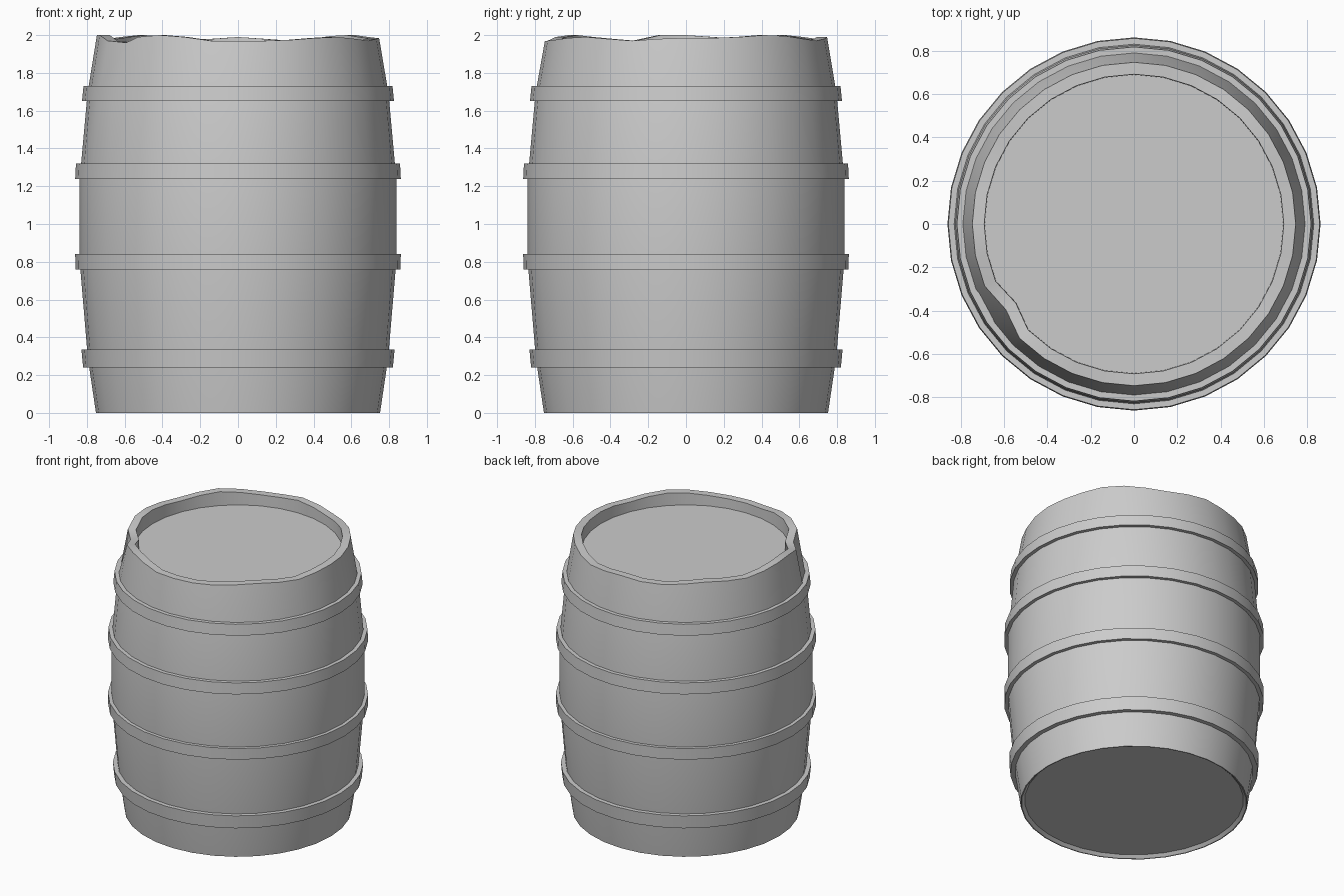
import bpy, math

if "Cube" in bpy.data.objects:
    bpy.data.objects.remove(bpy.data.objects["Cube"])

N = 32  # sides of the barrel


def lathe(name, profile, adjust=None, closed=False, cap_ends=False):
    """Revolve (radius, z) points; adjust(ring, side, r, z) can bend single points."""
    verts, faces = [], []
    for j, (r, z) in enumerate(profile):
        for i in range(N):
            rr, zz = adjust(j, i, r, z) if adjust else (r, z)
            a = 2 * math.pi * i / N
            verts.append((rr * math.cos(a), rr * math.sin(a), zz))
    count = len(profile)
    for j in range(count if closed else count - 1):
        k = (j + 1) % count
        for i in range(N):
            n = (i + 1) % N
            faces.append((j * N + i, j * N + n, k * N + n, k * N + i))
    if cap_ends:
        faces.append(tuple(reversed(range(N))))
        faces.append(tuple((count - 1) * N + i for i in range(N)))
    mesh = bpy.data.meshes.new(name)
    mesh.from_pydata(verts, [], faces)
    obj = bpy.data.objects.new(name, mesh)
    bpy.context.collection.objects.link(obj)
    bpy.ops.object.select_all(action='DESELECT')
    obj.select_set(True)
    bpy.context.view_layer.objects.active = obj
    bpy.ops.object.shade_smooth_by_angle(angle=math.radians(30))
    return obj


# Worn rim: height drop (in hundredths) at each side, plus one notch
drops = [1.5, 1.5, 1, 0, 0.5, 2, 3, 2, 1, 2, 2, 1, 0, 1, 2, 1,
         0, 0, 3, 4, 1, 0, 1, 3, 3, 3, 2.5, 1.5, 1, 2, 3, 2]


def worn_rim(ring, side, r, z):
    if z > 1.95:
        z -= drops[side] / 100
    if side == 19 and z > 1.8:
        r -= 0.035
    return r, z


# Body: recessed base, bulging staves, rim and recessed lid
body = [(0.725, 0.02), (0.745, 0.0), (0.752, 0.0), (0.795, 0.29), (0.838, 0.8),
        (0.838, 1.24), (0.797, 1.69), (0.747, 2.0), (0.692, 2.0), (0.69, 1.90)]
lathe("barrel_body", body, adjust=worn_rim, cap_ends=True)

# Hoops: z bottom, z top, outer radius at each edge
hoops = [(0.24, 0.335, 0.82, 0.829), (0.76, 0.842, 0.86, 0.862),
         (1.238, 1.32, 0.862, 0.858), (1.65, 1.73, 0.826, 0.818)]
for n, (z0, z1, r0, r1) in enumerate(hoops, 1):
    lathe(f"hoop_{n}", [(r0 - 0.05, z0), (r0, z0), (r1, z1), (r1 - 0.05, z1)], closed=True)
